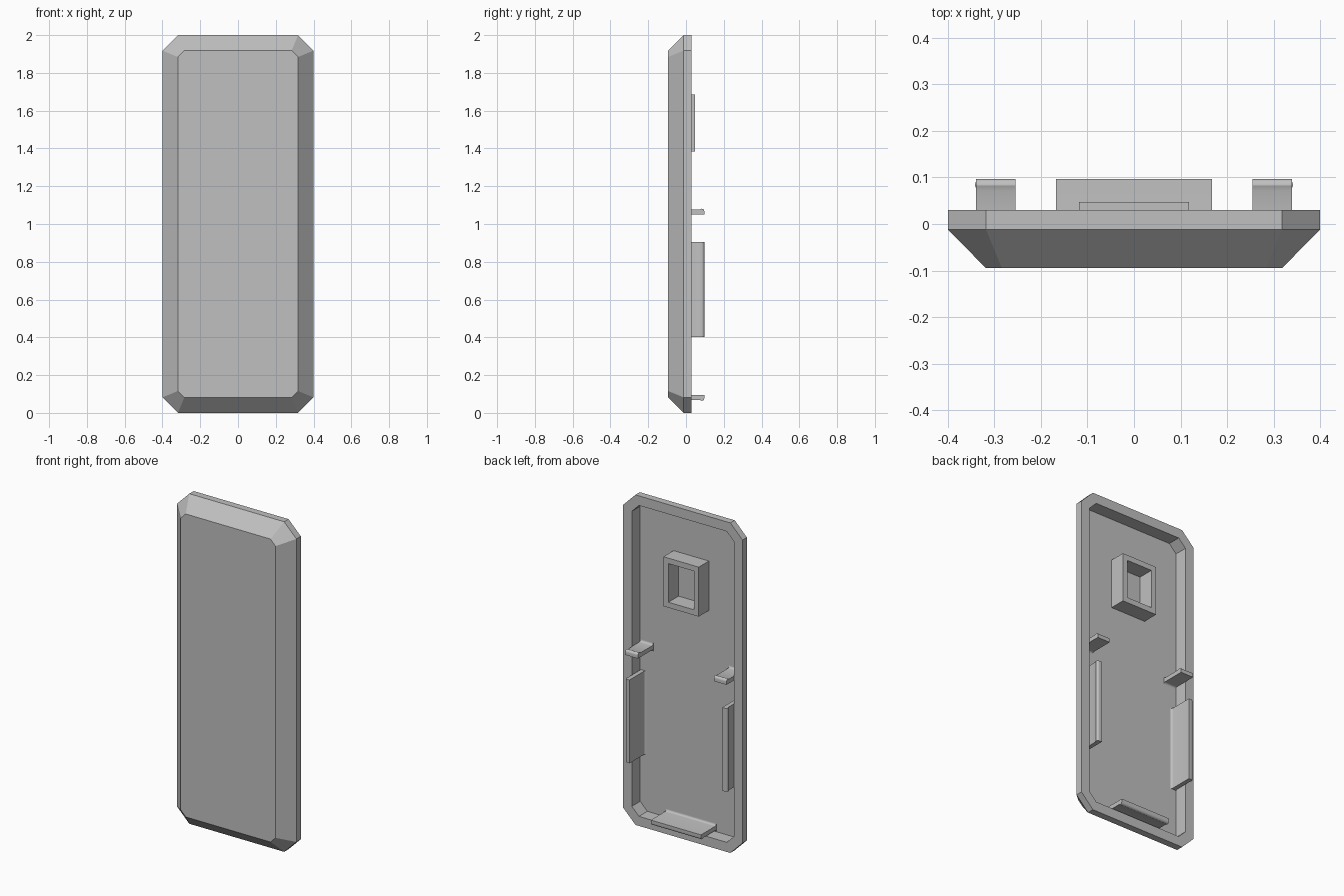
import bpy, bmesh, math
from mathutils import Vector

cube = bpy.data.objects.get("Cube")
if cube:
    bpy.data.objects.remove(cube)

grey = bpy.data.materials.new("light_grey")
grey.use_nodes = True
COLOUR = (0.53, 0.53, 0.53, 1)
grey.diffuse_color = COLOUR
grey.node_tree.nodes["Principled BSDF"].inputs["Base Color"].default_value = COLOUR

FLOOR, RIM, TIP = -0.05, 0.03, 0.097


def finish(name, bm, smooth=False):
    bmesh.ops.recalc_face_normals(bm, faces=bm.faces)
    mesh = bpy.data.meshes.new(name)
    bm.to_mesh(mesh)
    bm.free()
    mesh.materials.append(grey)
    obj = bpy.data.objects.new(name, mesh)
    bpy.context.collection.objects.link(obj)
    if smooth:
        bpy.ops.object.select_all(action="DESELECT")
        obj.select_set(True)
        bpy.context.view_layer.objects.active = obj
        bpy.ops.object.shade_smooth_by_angle(angle=math.radians(28))
    return obj


def loft(name, rings, cap=True, closed=False, smooth=False):
    """Skin a list of point rings, capping the ends or joining them."""
    bm = bmesh.new()
    loops = [[bm.verts.new(p) for p in ring] for ring in rings]
    n = len(loops[0])
    pairs = list(zip(loops, loops[1:]))
    if closed:
        pairs.append((loops[-1], loops[0]))
    for a, b in pairs:
        for i in range(n):
            j = (i + 1) % n
            bm.faces.new((a[i], a[j], b[j], b[i]))
    if cap:
        bm.faces.new(loops[0])
        bm.faces.new(loops[-1])
    return finish(name, bm, smooth)


def octagon(inset, y):
    """Outline with cut corners, moved inward by an even distance."""
    w, h = 0.4 - inset, 1.0 - inset
    c = 0.082 - inset * (2 - math.sqrt(2))
    corner = [(w, h - c), (w - c, h)]
    pts = corner + [(-x, z) for x, z in reversed(corner)]
    pts += [(-x, -z) for x, z in pts]
    return [(x, y, z + 1) for x, z in pts]


def rectangle(w, h, y, z):
    return [(sx * w, y, z + sz * h) for sx, sz in ((1, 1), (-1, 1), (-1, -1), (1, -1))]


def tab(name, base, out, along, length):
    """Snap tab: flared foot, straight wall, rounded nose on the outer side."""
    base, out, along = Vector(base), Vector(out), Vector(along)
    thick, nose, r, foot = 0.026, 0.005, 0.014, 0.012
    arc = [math.radians(a) for a in range(0, 91, 15)]
    # Outer side, running from the foot to the tip
    prof = [(thick + foot * (1 - math.sin(a)), FLOOR + foot * (1 - math.cos(a))) for a in arc]
    prof += [(thick, TIP - r - 0.012)]
    prof += [(thick + nose - r * (1 - math.cos(a)), TIP - r * (1 - math.sin(a))) for a in arc]
    # Inner side, running back down to the foot
    prof += [(0, TIP)]
    prof += [(-foot * (1 - math.sin(a)), FLOOR + foot * (1 - math.cos(a))) for a in reversed(arc)]
    rings = [[base + out * t + along * (s * length / 2) + Vector((0, y, 0)) for t, y in prof]
             for s in (-1, 1)]
    loft(name, rings, smooth=True)


# Cover shell: sloped front, straight edge, rim and hollow back
loft("cover_shell", [octagon(0.082, -0.095), octagon(0, -0.012), octagon(0, RIM),
                     octagon(0.058, RIM), octagon(0.058, FLOOR)])

# Raised rectangular frame on the inner floor
loft("inner_frame", [rectangle(0.118, 0.15, FLOOR, 1.535), rectangle(0.118, 0.15, 0.047, 1.535),
                     rectangle(0.085, 0.117, 0.047, 1.535), rectangle(0.085, 0.117, FLOOR, 1.535)],
     cap=False)

# Long side tabs and short upper clips, mirrored
X, Z = (1, 0, 0), (0, 0, 1)
for side, s in (("left", 1), ("right", -1)):
    tab(side + "_side_tab", (s * 0.311, 0, 0.653), (s, 0, 0), Z, 0.505)
    tab(side + "_upper_clip", (s * 0.297, 0, 1.05), Z, X, 0.085)

# Bottom tab
tab("bottom_tab", (0, 0, 0.095), (0, 0, -1), X, 0.336)
